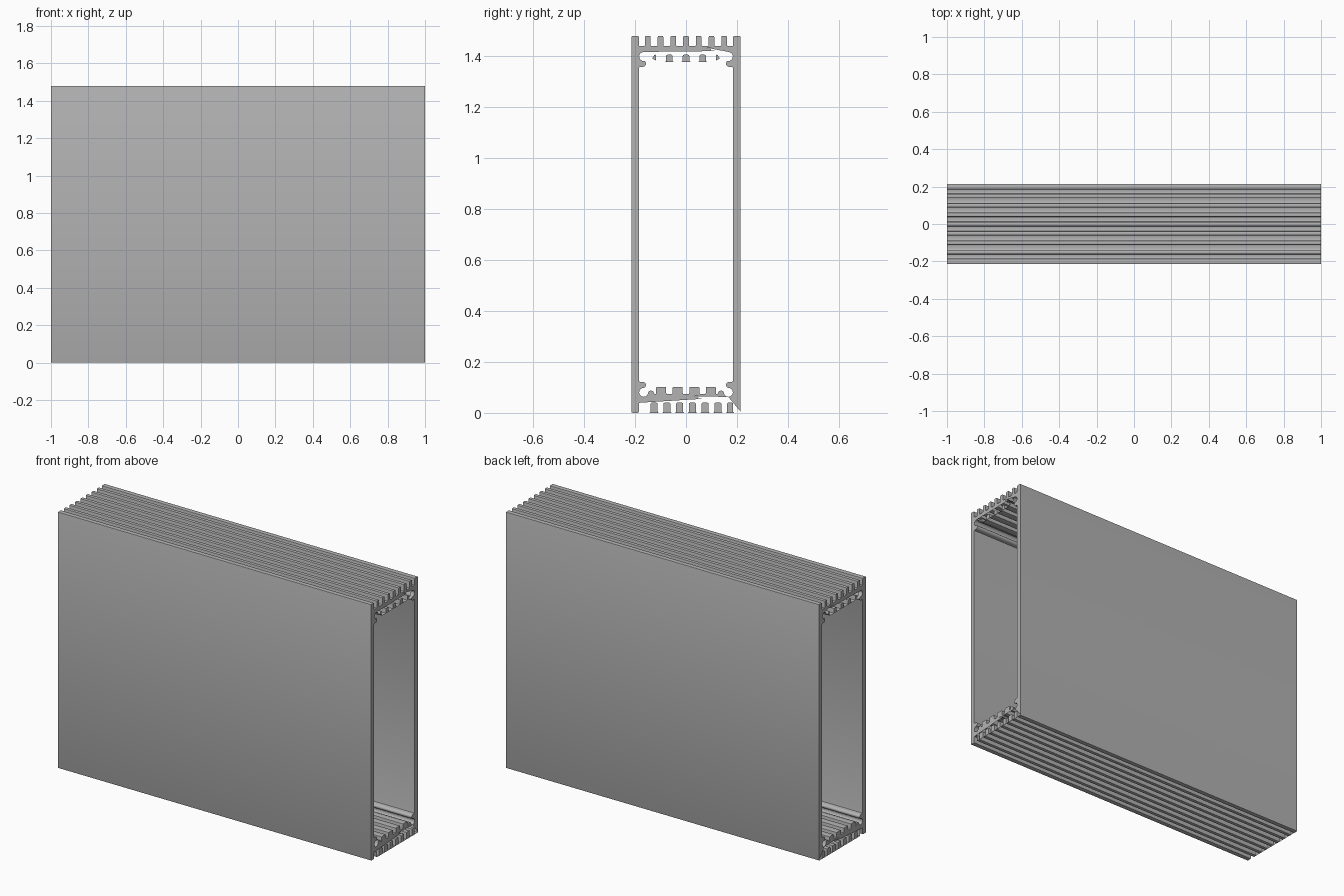
import bpy, bmesh
from math import cos, sin, radians
from mathutils import Matrix, Vector

cube = bpy.data.objects.get("Cube")
if cube:
    bpy.data.objects.remove(cube, do_unlink=True)

HEIGHT, HALF_LENGTH = 1.48, 1.0
WALL_OUT, WALL_IN = 0.214, 0.185


def mirror_quarter(quarter):
    """Complete a lower-left quarter outline across both centre lines."""
    half = quarter + [(-y, z) for y, z in reversed(quarter)]
    return half + [(y, HEIGHT - z) for y, z in reversed(half)]


def round_corners(points, radius):
    """Soften each sharp corner with a short three-point arc."""
    out = []
    for i, p in enumerate(points):
        p = Vector(p)
        a, b = Vector(points[i - 1]) - p, Vector(points[(i + 1) % len(points)]) - p
        if a.angle(b) > radians(140):
            out.append(p)
            continue
        r = min(radius, a.length * 0.45, b.length * 0.45)
        start, end = p + a.normalized() * r, p + b.normalized() * r
        out += [start, (start + end) / 4 + p / 2, end]
    return out


# Outer outline: side wall foot followed by the cooling fins
outer = [(-WALL_OUT, 0), (-WALL_IN, 0), (-WALL_IN, 0.04)]
for y in (-0.15, -0.10, -0.05):
    outer += [(y - 0.011, 0.04), (y - 0.011, 0), (y + 0.011, 0), (y + 0.011, 0.04)]
outer += [(-0.011, 0.04), (-0.011, 0)]

# Inner outline: hook, open screw channel, lip and inner teeth
inner = [(-WALL_IN, 0.122), (-0.166, 0.122), (-0.157, 0.114), (-0.157, 0.107)]
for i in range(11):
    a = radians(75 + i * 28)
    inner.append((-0.166 + 0.018 * cos(a), 0.081 + 0.018 * sin(a)))
inner += [(-0.145, 0.087), (-0.130, 0.087), (-0.124, 0.074)]
for y in (-0.098, -0.033):
    inner += [(y - 0.02, 0.074), (y - 0.02, 0.102), (y + 0.02, 0.102), (y + 0.02, 0.074)]

outlines = [round_corners(mirror_quarter(outer), 0.005),
            round_corners(mirror_quarter(inner), 0.005)]

# Fine stepped joint slits in the top and bottom plates
for y, z in ((0.097, 1.426), (0.047, 0.06)):
    step = [(-0.014, 0.005), (0.003, 0.005), (-0.003, -0.005), (0.014, -0.005)]
    upper = [(y + u, z + v + 0.001) for u, v in step]
    lower = [(y + u, z + v - 0.001) for u, v in reversed(step)]
    outlines.append(upper + lower)

# Fill the cross-section and extrude it along the length
curve = bpy.data.curves.new("housing_section", "CURVE")
curve.dimensions = "2D"
curve.fill_mode = "BOTH"
curve.extrude = HALF_LENGTH
for outline in outlines:
    spline = curve.splines.new("POLY")
    spline.points.add(len(outline) - 1)
    for point, (y, z) in zip(spline.points, outline):
        point.co = (y, z, 0, 1)
    spline.use_cyclic_u = True

housing = bpy.data.objects.new("extruded_housing", curve)
bpy.context.collection.objects.link(housing)
bpy.ops.object.select_all(action="DESELECT")
housing.select_set(True)
bpy.context.view_layer.objects.active = housing
bpy.ops.object.convert(target="MESH")
housing = bpy.context.object
housing.name = "extruded_housing"

# Turn the section so the extrusion runs along x
mesh = housing.data
mesh.transform(Matrix(((0, 0, 1, 0), (1, 0, 0, 0), (0, 1, 0, 0), (0, 0, 0, 1))))
bm = bmesh.new()
bm.from_mesh(mesh)
bmesh.ops.remove_doubles(bm, verts=bm.verts, dist=0.00005)
bmesh.ops.recalc_face_normals(bm, faces=bm.faces)
bm.to_mesh(mesh)
bm.free()

# Plain grey metal
metal = bpy.data.materials.new("grey_metal")
metal.use_nodes = True
grey = (0.45, 0.45, 0.45, 1)
metal.diffuse_color = grey
metal.node_tree.nodes["Principled BSDF"].inputs["Base Color"].default_value = grey
mesh.materials.clear()
mesh.materials.append(metal)
bpy.ops.object.shade_smooth_by_angle(angle=radians(35))
